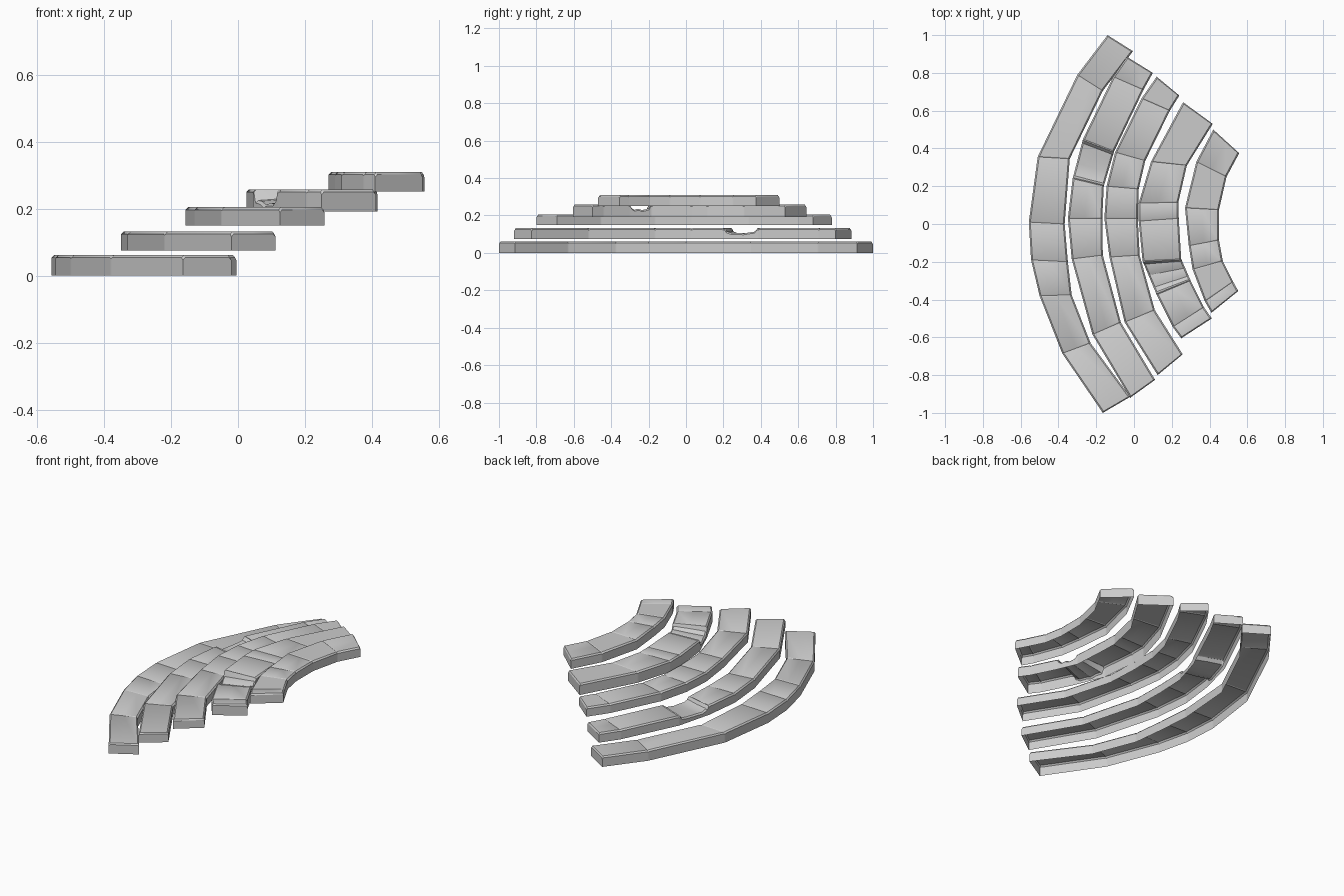
import bpy, bmesh, random
from mathutils import Vector

if "Cube" in bpy.data.objects:
    bpy.data.objects.remove(bpy.data.objects["Cube"])

random.seed(4)
BEVEL = 0.008


def stations(pts, broken, drops):
    """List of (outer, inner, outer drop, inner drop) along one row of blocks."""
    P = [(Vector(p[:2]), Vector(p[2:])) for p in pts]
    out = []

    def add(i, t, do=0.0, di=0.0):
        a, b = P[i], P[i + 1]
        out.append((a[0].lerp(b[0], t), a[1].lerp(b[1], t), do, di))

    for i in range(len(P) - 1):
        e = min(0.2, 0.006 / (P[i + 1][0] - P[i][0]).length)
        # shallow joint at the start of each block, rounded edge at the row end
        groove = BEVEL if i == 0 else 0.003
        add(i, 0, groove, groove)
        add(i, e)
        if i == broken:
            # worn, sunken block
            for t, k in ((.1, .7), (.25, .85), (.42, 1), (.6, .85), (.78, .95), (.92, .6)):
                j = random.uniform(0.85, 1.1)
                add(i, t, drops[0] * k * j, drops[1] * k * random.uniform(0.9, 1.1))
        add(i, 1 - e)
    add(len(P) - 2, 1, BEVEL, BEVEL)
    return out


def seat_row(name, z0, z1, pts, broken=-1, drops=(0, 0)):
    """Curved row of blocks: top, sides and ends, open underneath."""
    bm = bmesh.new()
    rings = []
    for o, i, do, di in stations(pts, broken, drops):
        d = (i - o).normalized() * BEVEL
        prof = [(o, z0), (o, z1 - BEVEL - do), (o + d, z1 - do),
                (i - d, z1 - di), (i, z1 - BEVEL - di), (i, z0)]
        if broken >= 0 and do > 0.01:
            # ragged middle of the broken top
            m = (o + i) / 2
            prof.insert(3, (m, z1 - (do + di) / 2 - random.uniform(-.003, .004)))
        else:
            prof.insert(3, ((o + i) / 2, z1 - (do + di) / 2))
        rings.append([bm.verts.new((p.x, p.y, z)) for p, z in prof])
    for a, b in zip(rings, rings[1:]):
        for k in range(len(a) - 1):
            bm.faces.new((a[k], a[k + 1], b[k + 1], b[k]))
    bm.faces.new(rings[0][::-1])
    bm.faces.new(rings[-1])
    bmesh.ops.recalc_face_normals(bm, faces=bm.faces)
    # make sure the tops face up
    if sum(f.normal.z * f.calc_area() for f in bm.faces) < 0:
        bmesh.ops.reverse_faces(bm, faces=bm.faces)
    me = bpy.data.meshes.new(name)
    bm.to_mesh(me)
    bm.free()
    ob = bpy.data.objects.new(name, me)
    bpy.context.collection.objects.link(ob)
    bpy.ops.object.select_all(action='DESELECT')
    ob.select_set(True)
    bpy.context.view_layer.objects.active = ob
    bpy.ops.object.shade_smooth_by_angle(angle=0.5)


# each joint: outer x, y, inner x, y
seat_row("stone_row_1", 0.0, 0.062, [
    (-.14, 1.0, -.005, .915), (-.30, .79, -.165, .705), (-.51, .355, -.34, .345),
    (-.557, .01, -.367, 0), (-.545, -.19, -.35, -.2), (-.50, -.38, -.33, -.375),
    (-.38, -.685, -.23, -.63), (-.165, -1.0, -.02, -.915)])

seat_row("stone_row_2", 0.075, 0.132, [
    (-.037, .885, .10, .80), (-.11, .78, .05, .71), (-.27, .45, -.105, .385),
    (-.325, .24, -.16, .2), (-.35, .03, -.168, .03), (-.33, -.185, -.165, -.165),
    (-.22, -.585, -.07, -.52), (-.02, -.92, .112, -.825)], 2, (.03, .028))

seat_row("stone_row_3", 0.15, 0.205, [
    (.12, .78, .24, .68), (.04, .665, .19, .6), (-.10, .38, .06, .335),
    (-.145, .2, .025, .185), (-.157, .03, .02, .03), (-.13, -.175, .03, -.165),
    (-.05, -.52, .11, -.455), (.125, -.80, .258, -.69)])

seat_row("stone_row_4", 0.192, 0.258, [
    (.26, .645, .417, .53), (.09, .33, .28, .31), (.025, .11, .235, .115),
    (.025, .015, .237, .03), (.045, -.195, .25, -.185), (.12, -.375, .30, -.30),
    (.205, -.545, .37, -.44), (.25, -.605, .412, -.50)], 4, (.045, .028))

seat_row("stone_row_5", 0.252, 0.31, [
    (.42, .50, .557, .375), (.33, .33, .49, .25), (.27, .085, .45, .075),
    (.29, -.115, .45, -.085), (.31, -.24, .47, -.195), (.375, -.41, .525, -.305),
    (.41, -.47, .552, -.355)])
